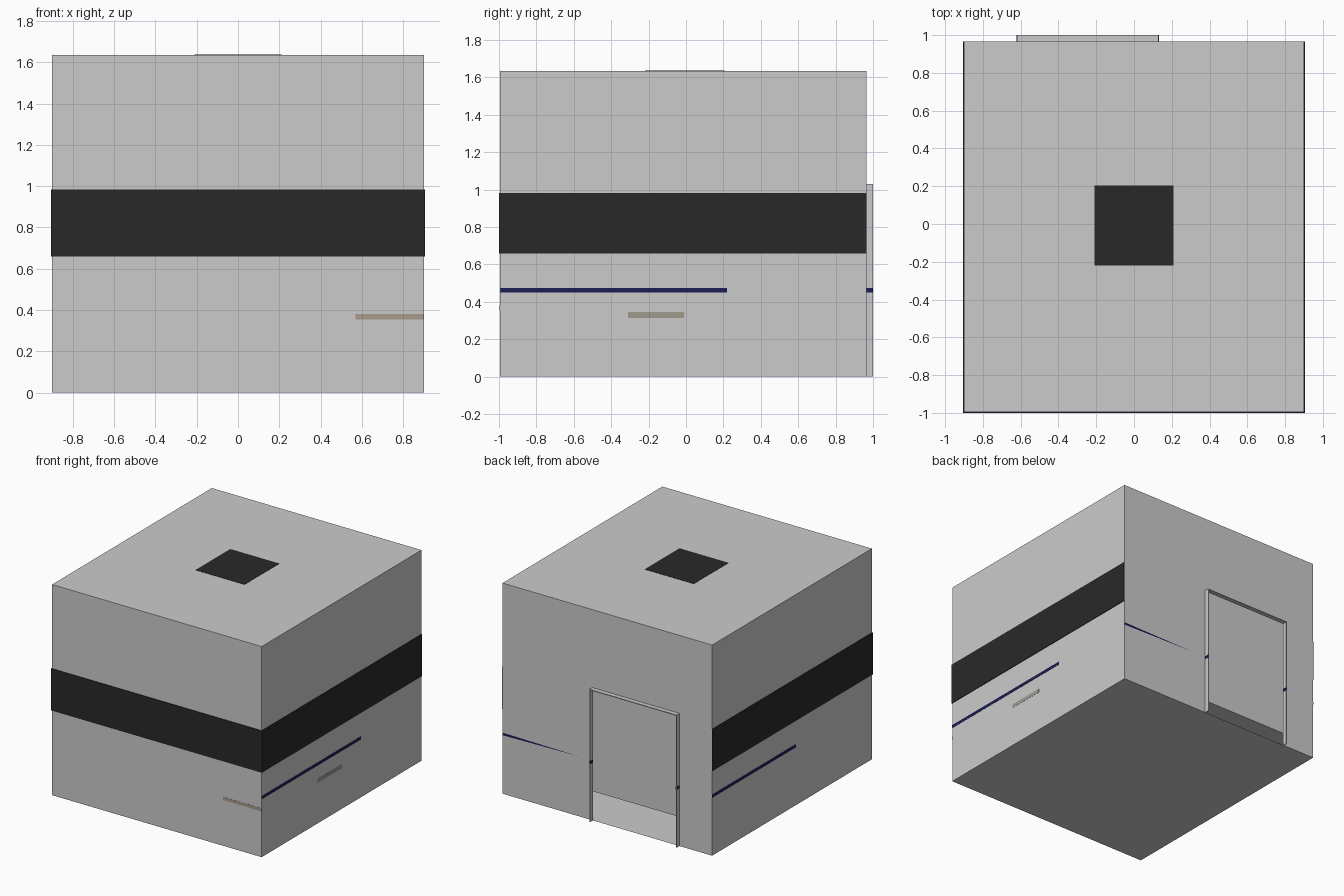
import bpy

if "Cube" in bpy.data.objects:
    bpy.data.objects.remove(bpy.data.objects["Cube"])


def material(name, rgb):
    m = bpy.data.materials.new(name)
    m.diffuse_color = (*rgb, 1)
    m.use_nodes = True
    m.node_tree.nodes["Principled BSDF"].inputs["Base Color"].default_value = m.diffuse_color
    return m


def mesh_object(name, verts, faces, mat=None):
    me = bpy.data.meshes.new(name)
    me.from_pydata(verts, [], faces)
    me.update()
    ob = bpy.data.objects.new(name, me)
    bpy.context.collection.objects.link(ob)
    if mat:
        me.materials.append(mat)
    return ob


def box(name, x0, x1, y0, y1, z0, z1, mat=None):
    v = [(x, y, z) for z in (z0, z1) for x, y in ((x0, y0), (x1, y0), (x1, y1), (x0, y1))]
    f = [(3, 2, 1, 0), (4, 5, 6, 7), (0, 1, 5, 4), (1, 2, 6, 5), (2, 3, 7, 6), (3, 0, 4, 7)]
    return mesh_object(name, v, f, mat)


black = material("black", (0.022, 0.022, 0.022))
blue = material("navy", (0.012, 0.012, 0.09))
tan = material("tan", (0.38, 0.33, 0.25))

X, Y0, Y1, H = 0.9, -0.995, 0.965, 1.635   # cabin extents
DX0, DX1, DH = -0.62, 0.13, 1.03           # doorway extents

# thin-walled cabin with a doorway left open in the back wall
corners = [(x, y, z) for z in (0, H) for x, y in ((-X, Y0), (X, Y0), (X, Y1), (-X, Y1))]
door = [(DX0, Y1, 0), (DX1, Y1, 0), (DX1, Y1, DH), (DX0, Y1, DH)]
mesh_object("cabin_shell", corners + door, [
    (3, 8, 9, 2, 1, 0), (4, 5, 6, 7), (0, 1, 5, 4), (1, 2, 6, 5), (3, 0, 4, 7),
    (2, 9, 10, 6), (6, 10, 11, 7), (7, 11, 8, 3)])

# inner block seen through the doorway, raised above the floor
box("inner_block", -0.84, 0.84, -0.93, 0.87, 0.172, 1.57)

# thin door frame standing out from the back wall
T = 0.006
box("frame_top", DX0, DX1, Y1, 1.0, DH - T, DH)
for name, x in (("frame_left", DX0), ("frame_right", DX1 - T)):
    box(name, x, x + T, Y1, 1.0, 0, DH)
    box(name + "_stripe", x - 0.002, x + T + 0.002, Y1, 1.0, 0.45, 0.473, blue)

# dark window band on three sides
box("window_front", -0.905, 0.905, -1.0, Y0, 0.658, 0.983, black)
box("window_right", X, 0.905, Y0, Y1, 0.658, 0.983, black)
box("window_left", -0.905, -X, Y0, Y1, 0.658, 0.983, black)

# roof hatch
box("roof_hatch", -0.21, 0.21, -0.22, 0.205, H - 0.002, H + 0.002, black)

# blue side stripes, and a tapering one on the back
box("stripe_right", X - 0.002, X + 0.002, -0.993, 0.22, 0.45, 0.473, blue)
box("stripe_left", -X - 0.002, -X + 0.002, -0.06, Y1, 0.45, 0.473, blue)
yb = Y1 + 0.002
mesh_object("stripe_back", [(X, yb, 0.455), (X, yb, 0.475), (0.25, yb, 0.466)],
            [(0, 2, 1)], blue)

# faint tan strips near the front right corner
box("strip_front", 0.57, X, Y0 - 0.001, Y0 + 0.002, 0.355, 0.38, tan)
box("strip_right", X - 0.002, X + 0.001, -0.31, -0.01, 0.315, 0.345,
    material("dull_tan", (0.34, 0.32, 0.27)))
